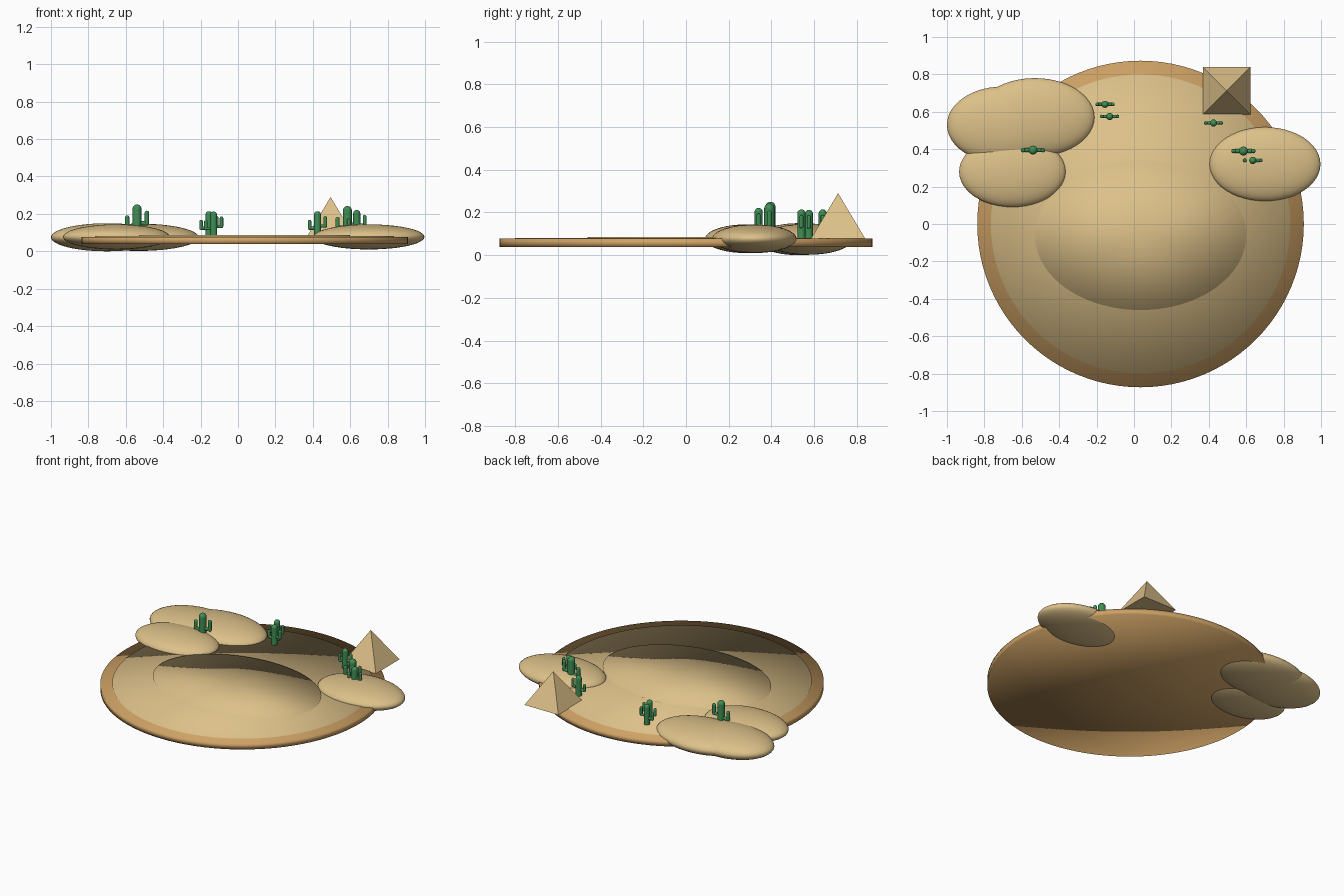
import bpy
import bmesh
from math import pi
from mathutils import Matrix, Vector

cube = bpy.data.objects.get("Cube")
if cube:
    bpy.data.objects.remove(cube, do_unlink=True)


def material(name, rgb):
    m = bpy.data.materials.new(name)
    m.use_nodes = True
    m.diffuse_color = (*rgb, 1)
    m.node_tree.nodes["Principled BSDF"].inputs["Base Color"].default_value = (*rgb, 1)
    return m


SAND = material("sand", (0.72, 0.53, 0.25))
CLAY = material("clay_brown", (0.62, 0.36, 0.13))
GREEN = material("cactus_green", (0.05, 0.27, 0.09))


def finish(name, bm, mat, smooth=True):
    mesh = bpy.data.meshes.new(name)
    bm.to_mesh(mesh)
    bm.free()
    for p in mesh.polygons:
        p.use_smooth = smooth
    mesh.materials.append(mat)
    obj = bpy.data.objects.new(name, mesh)
    bpy.context.collection.objects.link(obj)
    return obj


def disc(name, center, rx, ry, z0, z1, mat):
    """Round slab with fan caps, softly shaded over its rim."""
    bm = bmesh.new()
    bmesh.ops.create_cone(bm, cap_ends=True, cap_tris=False, segments=96,
                          radius1=1, radius2=1, depth=1)
    caps = [f for f in bm.faces if len(f.verts) > 4]
    bmesh.ops.poke(bm, faces=caps)
    bm.transform(Matrix.Translation((*center, (z0 + z1) / 2))
                 @ Matrix.Diagonal((rx, ry, z1 - z0, 1)))
    return finish(name, bm, mat)


def dune(name, center, radii):
    bm = bmesh.new()
    bmesh.ops.create_uvsphere(bm, u_segments=48, v_segments=24, radius=1)
    bm.transform(Matrix.Translation(center) @ Matrix.Diagonal((*radii, 1)))
    return finish(name, bm, SAND)


def capsule(bm, a, b, r):
    """Rod with rounded ends from a to b."""
    a, b = Vector(a), Vector(b)
    d = b - a
    turn = d.to_track_quat("Z", "Y").to_matrix().to_4x4()
    bmesh.ops.create_cone(bm, cap_ends=False, segments=16, radius1=r, radius2=r,
                          depth=d.length, matrix=Matrix.Translation((a + b) / 2) @ turn)
    for end in (a, b):
        bmesh.ops.create_uvsphere(bm, u_segments=16, v_segments=10, radius=r,
                                  matrix=Matrix.Translation(end))


def cactus(name, x, y, z, s):
    bm = bmesh.new()
    capsule(bm, (0, 0, 0), (0, 0, 0.146), 0.024)
    # Each arm leaves the trunk sideways and turns upward
    for side, elbow, tip in ((1, 0.07, 0.125), (-1, 0.055, 0.1)):
        reach = side * 0.053
        capsule(bm, (0, 0, elbow), (reach, 0, elbow), 0.011)
        capsule(bm, (reach, 0, elbow), (reach, 0, tip), 0.012)
    bm.transform(Matrix.Translation((x, y, z)) @ Matrix.Scale(s, 4))
    return finish(name, bm, GREEN)


# Ground slabs
disc("ground_rim", (0.035, 0), 0.873, 0.873, 0.038, 0.077, CLAY)
disc("sand_floor", (0.035, 0), 0.8, 0.8, 0.045, 0.081, SAND)
disc("sand_patch", (0.035, -0.06), 0.565, 0.4, 0.05, 0.086, SAND)

# Dunes
dune("back_dune", (-0.53, 0.57, 0.075), (0.32, 0.21, 0.073))
dune("back_outer_dune", (-0.70, 0.53, 0.075), (0.30, 0.205, 0.075))
dune("front_dune", (-0.65, 0.28, 0.077), (0.285, 0.19, 0.067))
dune("left_dune", (0.70, 0.32, 0.077), (0.297, 0.198, 0.067))

# Pyramid
bm = bmesh.new()
bmesh.ops.create_cone(bm, cap_ends=True, segments=4, radius1=0.127 * 2 ** 0.5,
                      radius2=0, depth=0.213)
bmesh.ops.remove_doubles(bm, verts=bm.verts, dist=0.0001)
bm.transform(Matrix.Translation((0.495, 0.712, 0.184)) @ Matrix.Rotation(pi / 4, 4, "Z"))
finish("pyramid", bm, SAND, smooth=False)

# Cacti
for i, spot in enumerate(((-0.54, 0.395, 0.08, 1.0), (-0.155, 0.64, 0.08, 0.79),
                          (-0.13, 0.575, 0.078, 0.79), (0.425, 0.54, 0.08, 0.79),
                          (0.585, 0.39, 0.072, 1.0), (0.635, 0.34, 0.085, 0.8))):
    cactus(f"cactus_{i + 1}", *spot)
